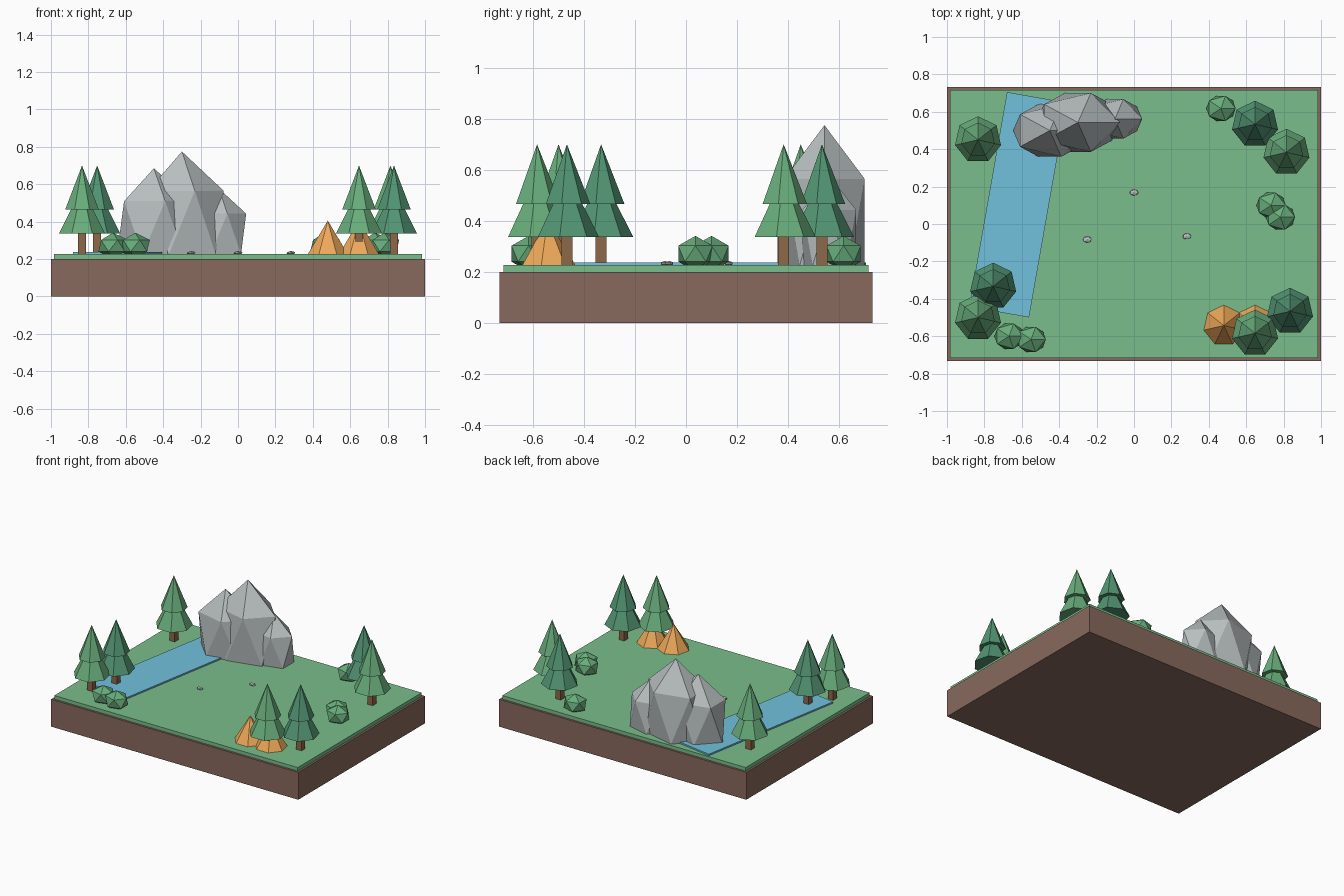
import bpy, bmesh, math
from mathutils import Matrix

if "Cube" in bpy.data.objects:
    bpy.data.objects.remove(bpy.data.objects["Cube"])

def mat(name, r, g, b):
    m = bpy.data.materials.new(name)
    m.diffuse_color = (r, g, b, 1)
    m.use_nodes = True
    m.node_tree.nodes["Principled BSDF"].inputs["Base Color"].default_value = m.diffuse_color
    return m

SOIL = mat("soil", .249, .144, .111)
GRASS = mat("grass", .196, .515, .259)
WATER = mat("water", .167, .534, .73)
BARK = mat("bark", .27, .14, .067)
LIGHT = mat("light_green", .14, .42, .20)
DARK = mat("dark_green", .085, .30, .172)
ORANGE = mat("orange", .86, .396, .10)
STONE = mat("stone", .48, .52, .52)

def finish(name, bm, loc, rot=0, material=None):
    me = bpy.data.meshes.new(name)
    bm.to_mesh(me)
    bm.free()
    ob = bpy.data.objects.new(name, me)
    ob.location = loc
    ob.rotation_euler.z = rot
    bpy.context.collection.objects.link(ob)
    if material:
        me.materials.append(material)
    return ob

def slab(name, size, loc, material, rot=0):
    bm = bmesh.new()
    bmesh.ops.create_cube(bm, size=1, matrix=Matrix.Diagonal((*size, 1)))
    finish(name, bm, loc, rot, material)

def cone(name, x, y, z0, z1, r0, sides, material):
    bm = bmesh.new()
    bmesh.ops.create_cone(bm, cap_ends=True, segments=sides, radius1=r0,
                          radius2=0, depth=z1 - z0)
    bmesh.ops.remove_doubles(bm, verts=bm.verts, dist=1e-5)
    finish(name, bm, (x, y, (z0 + z1) / 2), 0, material)

def ico(name, loc, radii, material=None):
    bm = bmesh.new()
    bmesh.ops.create_icosphere(bm, subdivisions=1, radius=1,
                               matrix=Matrix.Diagonal((*radii, 1)))
    finish(name, bm, loc, 0, material)

# Ground block, grass layer and stream
slab("soil_base", (2, 1.463, .2), (0, 0, .1), SOIL)
slab("grass_layer", (1.97, 1.433, .028), (0, 0, .212), GRASS)
slab("stream", (.325, 1.166, .02), (-.62, .103, .227), WATER, math.radians(-10))

# Boulder group
ico("boulder_main", (-.30, .543, .395), (.25, .185, .38), STONE)
ico("boulder_left", (-.45, .50, .367), (.22, .165, .318), STONE)
ico("boulder_right", (-.102, .562, .334), (.163, .124, .243), STONE)

# Two-tier conifers
trees = [(-.834, .45, LIGHT), (-.834, -.50, LIGHT), (-.753, -.333, DARK),
         (.834, -.467, DARK), (.647, -.584, LIGHT), (.647, .533, DARK),
         (.815, .383, LIGHT)]
for x, y, leaf in trees:
    slab("tree_trunk", (.043, .043, .14), (x, y, .29), BARK)
    cone("tree_lower_tier", x, y, .337, .585, .126, 7, leaf)
    cone("tree_upper_tier", x, y, .465, .70, .092, 7, leaf)

# Tents
for x in (.48, .647):
    cone("tent", x, -.543, .222, .406, .112, 7, ORANGE)

# Bushes
for x, y in [(.465, .618), (.733, .10), (.783, .037), (-.668, -.60), (-.55, -.617)]:
    ico("bush", (x, y, .271), (.088, .079, .07), LIGHT)

# Pebbles
for x, y in [(0, .168), (-.25, -.083), (.283, -.066)]:
    ico("pebble", (x, y, .233), (.026, .018, .01), STONE)
